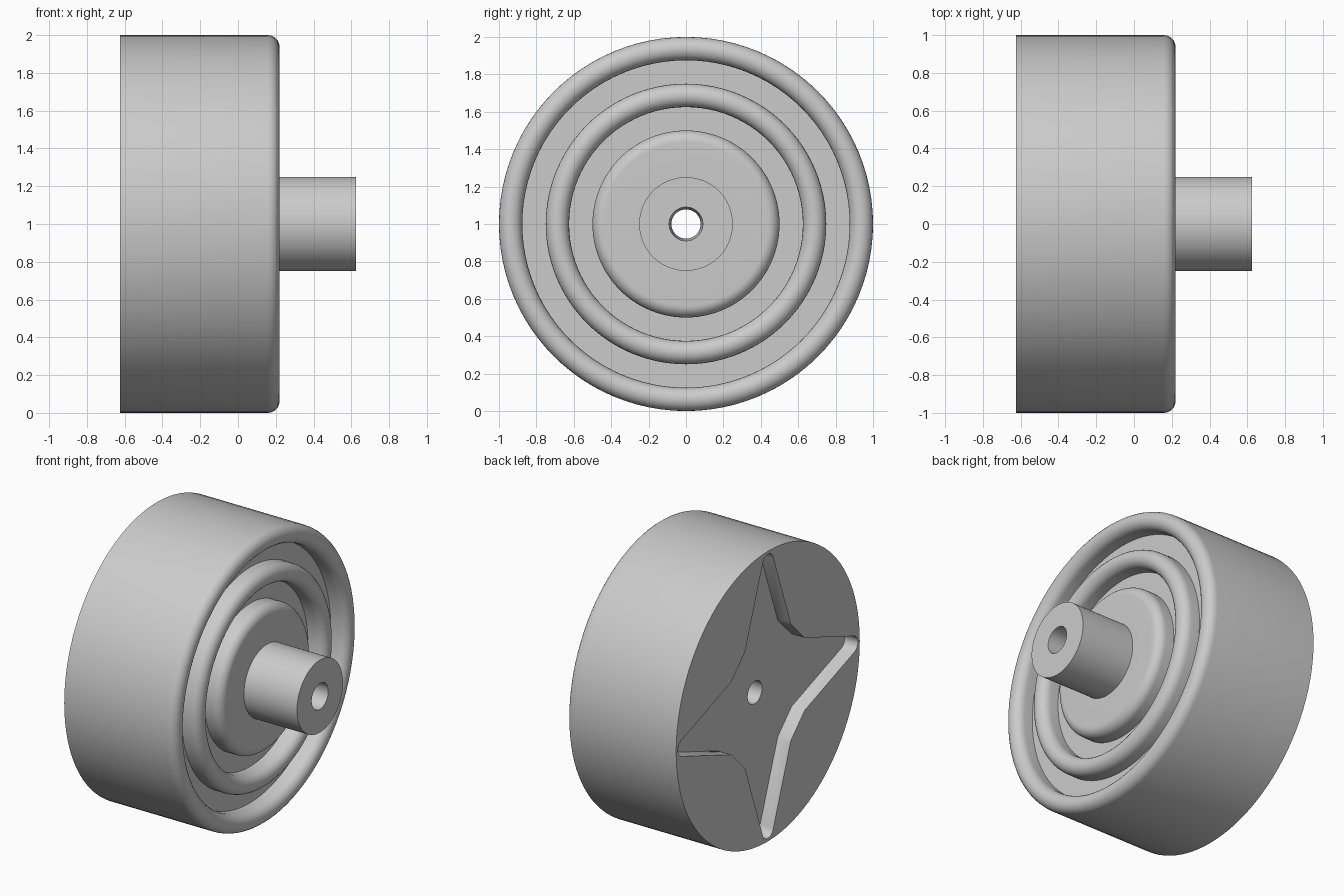
import bpy, bmesh, math
from mathutils import Matrix, Vector

cube = bpy.data.objects.get("Cube")
if cube:
    bpy.data.objects.remove(cube, do_unlink=True)

STEPS = 96
BACK, FACE, TIP = -0.625, 0.22, 0.625   # positions along the axle
BEAD = 0.0625                           # radius of the rounded ridges
FLOOR = FACE - 2 * BEAD                 # bottom of the ring grooves
AXIS = Matrix.Translation((0, 0, 1))

grey = bpy.data.materials.new("plain_grey")
grey.use_nodes = True
colour = (0.6, 0.6, 0.6, 1)
grey.diffuse_color = colour
grey.node_tree.nodes["Principled BSDF"].inputs["Base Color"].default_value = colour


def arc(radius, start, end, count=12):
    """Rounded ridge section as (axle position, radius) points."""
    angles = [math.radians(start + (end - start) * i / count) for i in range(count + 1)]
    return [(FACE - BEAD + BEAD * math.sin(a), radius + BEAD * math.cos(a)) for a in angles]


def make_object(name, bm):
    bmesh.ops.recalc_face_normals(bm, faces=bm.faces)
    mesh = bpy.data.meshes.new(name)
    bm.to_mesh(mesh)
    bm.free()
    mesh.materials.append(grey)
    obj = bpy.data.objects.new(name, mesh)
    obj.matrix_world = AXIS
    bpy.context.collection.objects.link(obj)
    return obj


# Wheel: one closed section turned around the axle
profile = [(BACK, 0.077), (BACK, 1)]
profile += arc(1 - BEAD, 0, 180)                       # outer rim ridge
profile += [(FLOOR, 0.875), (FLOOR, 0.75)]
profile += arc(0.75 - BEAD, 0, 180)                    # middle ridge
profile += [(FLOOR, 0.625), (FLOOR, 0.5)]
profile += arc(0.5 - BEAD, 0, 90)                      # raised centre disc
profile += [(FACE, 0.25), (TIP, 0.25), (TIP, 0.09)]    # shaft and bore
bm = bmesh.new()
verts = [bm.verts.new((x, 0, r)) for x, r in profile]
edges = [bm.edges.new((a, b)) for a, b in zip(verts, verts[1:] + verts[:1])]
bmesh.ops.spin(bm, geom=verts + edges, cent=(0, 0, 0), axis=(1, 0, 0),
               angle=math.tau, steps=STEPS, use_merge=True)
bmesh.ops.remove_doubles(bm, verts=bm.verts, dist=1e-5)
wheel = make_object("wheel", bm)

# Star recess cutter: four tapered arms with rounded tips
arm = [Vector((0.4, -0.25))]
for i in range(9):
    a = math.radians(-80 + 20 * i)
    arm.append(Vector((0.92 + 0.06 * math.cos(a), 0.06 * math.sin(a))))
arm.append(Vector((0.4, 0.25)))
star = [Matrix.Rotation(k * math.pi / 2, 2) @ p for k in range(4) for p in arm]
bm = bmesh.new()
base = bm.faces.new([bm.verts.new((BACK - 0.1, p.x, p.y)) for p in star])
side = bmesh.ops.extrude_face_region(bm, geom=[base])["geom"]
bmesh.ops.translate(bm, vec=(0.2, 0, 0),
                    verts=[v for v in side if isinstance(v, bmesh.types.BMVert)])
cutter = make_object("star_recess_cutter", bm)
cutter.hide_render = True

cut = wheel.modifiers.new("star_recess", 'BOOLEAN')
cut.operation = 'DIFFERENCE'
cut.solver = 'EXACT'
cut.object = cutter
bpy.ops.object.select_all(action='DESELECT')
bpy.context.view_layer.objects.active = wheel
wheel.select_set(True)
bpy.ops.object.modifier_apply(modifier=cut.name)
bpy.data.objects.remove(cutter, do_unlink=True)
bpy.ops.object.shade_smooth_by_angle(angle=math.radians(30))
